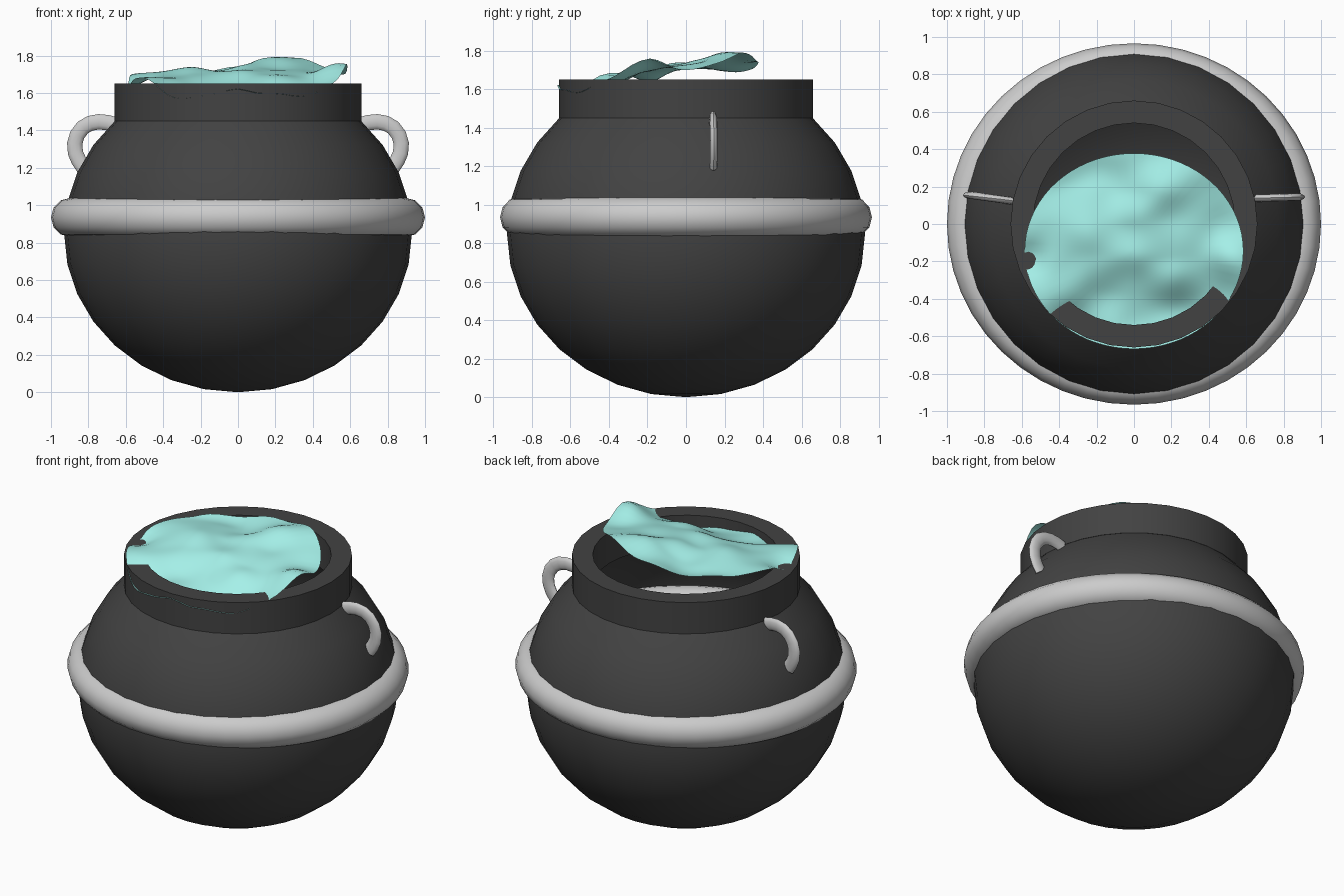
import bpy, bmesh, math
from mathutils import Vector, noise

if "Cube" in bpy.data.objects:
    bpy.data.objects.remove(bpy.data.objects["Cube"])


def material(name, color):
    m = bpy.data.materials.new(name)
    m.diffuse_color = color
    m.use_nodes = True
    m.node_tree.nodes["Principled BSDF"].inputs["Base Color"].default_value = m.diffuse_color
    return m


def make_object(name, bm, mat=None, angle=None, flip_check=True):
    if flip_check:
        bmesh.ops.recalc_face_normals(bm, faces=bm.faces)
    me = bpy.data.meshes.new(name)
    bm.to_mesh(me)
    bm.free()
    ob = bpy.data.objects.new(name, me)
    bpy.context.collection.objects.link(ob)
    if mat:
        me.materials.append(mat)
    bpy.ops.object.select_all(action='DESELECT')
    ob.select_set(True)
    bpy.context.view_layer.objects.active = ob
    bpy.ops.object.shade_smooth_by_angle(angle=math.radians(angle or 40))
    return ob


def loft(bm, rings, close=False, caps=False):
    """Skin a list of equally sized vertex rings."""
    n = len(rings[0])
    pairs = list(zip(rings, rings[1:])) + ([(rings[-1], rings[0])] if close else [])
    for a, b in pairs:
        for i in range(n):
            j = (i + 1) % n
            bm.faces.new((a[i], a[j], b[j], b[i]))
    if caps:
        bm.faces.new(rings[0])
        bm.faces.new(rings[-1])


def circle(bm, r, z, n):
    return [bm.verts.new((r * math.cos(2 * math.pi * i / n),
                          r * math.sin(2 * math.pi * i / n), z)) for i in range(n)]


iron = material("dark_iron", (0.055, 0.055, 0.055, 1))
brew = material("brew", (0.38, 0.88, 0.82, 1))

# Round pot body: squashed sphere with its crown removed
bm = bmesh.new()
bmesh.ops.create_uvsphere(bm, u_segments=32, v_segments=16, radius=1)
cut = [v for v in bm.verts if v.co.z > 0.75]
bmesh.ops.delete(bm, geom=cut, context='VERTS')
for v in bm.verts:
    v.co = (v.co.x * 0.93, v.co.y * 0.93, 0.85 + v.co.z * 0.85)
make_object("pot_body", bm, iron)

# Thick neck ring
bm = bmesh.new()
loft(bm, [circle(bm, r, z, 32) for r, z in
          ((0.66, 1.45), (0.66, 1.65), (0.54, 1.65), (0.54, 1.45))], close=True)
make_object("pot_neck", bm, iron)

# Belly band, slightly wider than deep
bm = bmesh.new()
rings = []
for k in range(12):
    a = 2 * math.pi * k / 12
    rings.append(circle(bm, 0.895 + 0.105 * math.cos(a), 0.935 + 0.105 * math.sin(a), 48))
loft(bm, rings, close=True)
for v in bm.verts:
    v.co.y *= 0.966
make_object("belly_band", bm, angle=60)

# Two hooked side handles with a flattened tube
PATH = [(0.655, 1.43), (0.70, 1.442), (0.745, 1.446), (0.79, 1.438), (0.83, 1.415),
        (0.86, 1.375), (0.873, 1.33), (0.869, 1.28), (0.852, 1.24), (0.825, 1.20)]
for name, side, slope in (("handle_right", 1, 0.03), ("handle_left", -1, 0.14)):
    bm = bmesh.new()
    rings = []
    for i, (x, z) in enumerate(PATH):
        p, q = PATH[max(i - 1, 0)], PATH[min(i + 1, len(PATH) - 1)]
        t = Vector((q[0] - p[0], q[1] - p[1])).normalized()
        y = 0.142 + slope * (x - 0.785)
        ring = []
        for k in range(12):
            a = 2 * math.pi * k / 12
            d = 0.041 * math.cos(a)
            ring.append(bm.verts.new((side * (x - t.y * d), y + 0.02 * math.sin(a), z + t.x * d)))
        rings.append(ring)
    loft(bm, rings, caps=True)
    make_object(name, bm, angle=50)

# Rippling brew surface, tilted down toward the front: x, y, height, spread
BUMPS = [(0.27, 0.27, 0.07, 0.13), (0.58, -0.22, 0.08, 0.12), (-0.32, -0.02, 0.04, 0.14),
         (0.10, -0.22, 0.05, 0.14), (-0.50, -0.36, 0.04, 0.10), (0.05, -0.48, -0.06, 0.17),
         (-0.28, -0.55, -0.06, 0.12), (0.38, -0.46, -0.07, 0.12), (-0.55, -0.18, -0.06, 0.07),
         (-0.25, 0.30, -0.02, 0.12), (0.10, 0.05, 0.03, 0.12), (0.0, -0.66, 0.03, 0.06)]


def brew_height(x, y):
    z = 1.685 + 0.09 * (y + 0.14)
    z += 0.035 * noise.noise(Vector((x * 4.5, y * 5.5, 3.7)))
    for bx, by, h, s in BUMPS:
        z += h * math.exp(-((x - bx) ** 2 + (y - by) ** 2) / (2 * s * s))
    return z


bm = bmesh.new()
N, R = 72, 26
rings = [circle(bm, k / R, 0, N) for k in range(1, R + 1)]
loft(bm, rings)
hub = bm.verts.new((0, 0, 0))
for i in range(N):
    bm.faces.new((hub, rings[0][i], rings[0][(i + 1) % N]))
for v in bm.verts:
    x, y = v.co.x * 0.585, -0.145 + v.co.y * 0.523
    v.co = (x, y, brew_height(x, y))
bmesh.ops.recalc_face_normals(bm, faces=bm.faces)
if sum(f.normal.z for f in bm.faces) < 0:
    bmesh.ops.reverse_faces(bm, faces=bm.faces)
make_object("brew_surface", bm, brew, angle=80, flip_check=False)
